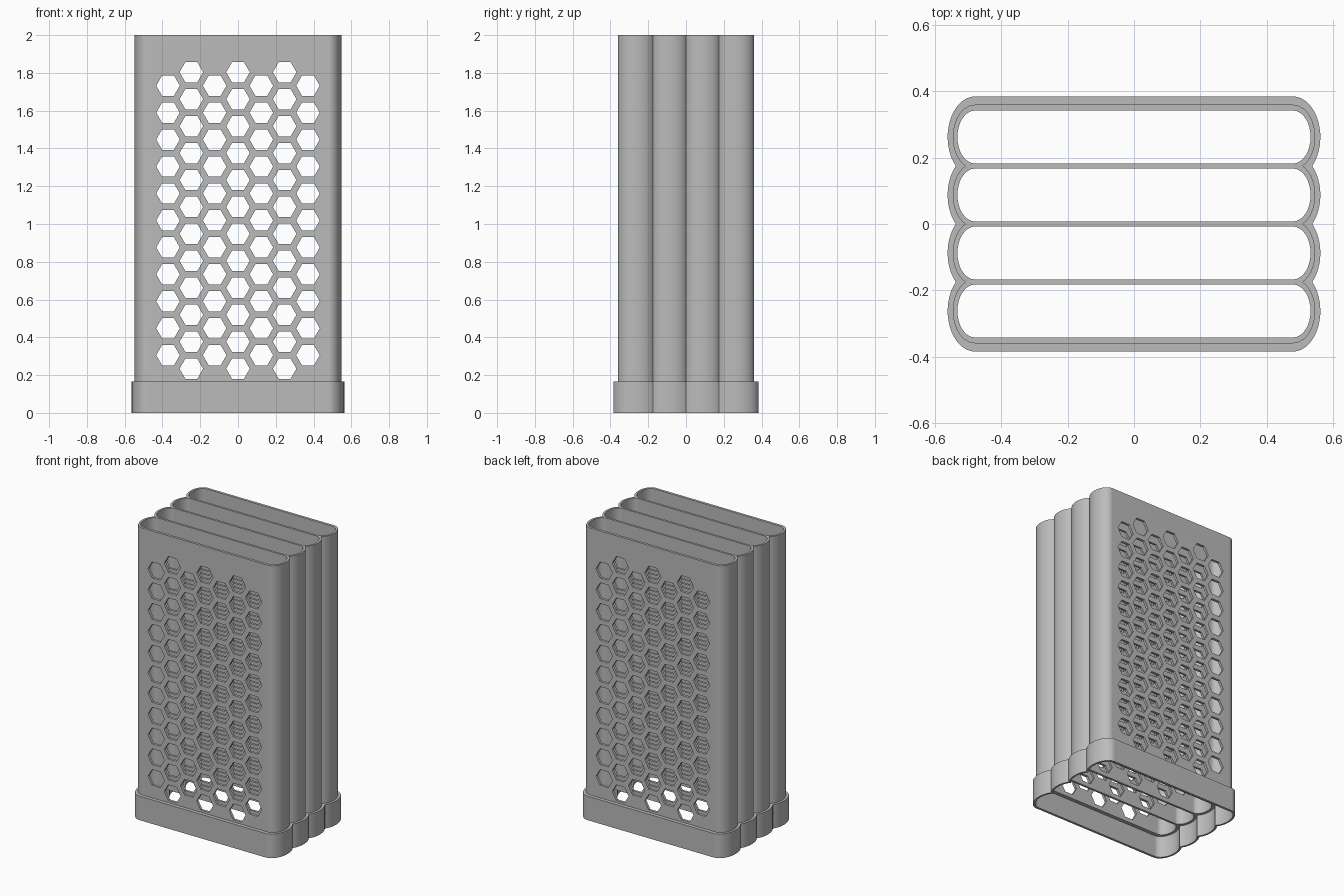
import bpy
import bmesh
import math

cube = bpy.data.objects.get("Cube")
if cube:
    bpy.data.objects.remove(cube, do_unlink=True)

HEIGHT = 2.0
COLLAR_TOP = 0.165
SOCKET_TOP = 0.15
PITCH = 0.175
STRAIGHT = 0.48                      # half length of the flat walls
CENTRES = [(i - 1.5) * PITCH for i in range(4)]

grey = bpy.data.materials.new("grey plastic")
grey.use_nodes = True
colour = (0.5, 0.5, 0.5, 1)
grey.diffuse_color = colour
grey.node_tree.nodes["Principled BSDF"].inputs["Base Color"].default_value = colour


def lobed_outline(centres, rx, ry, steps=16):
    """Outline of overlapping rounded slots stacked along y."""
    meet = math.asin(min(1, PITCH / 2 / ry))
    side = []
    for c in centres:
        a0 = -math.pi / 2 if c == centres[0] else -meet
        a1 = math.pi / 2 if c == centres[-1] else meet
        first = 0 if c == centres[0] else 1    # neighbours share the notch point
        for k in range(first, steps + 1):
            a = a0 + (a1 - a0) * k / steps
            side.append((STRAIGHT + rx * math.cos(a), c + ry * math.sin(a)))
    return side + [(-x, y) for x, y in reversed(side)]


def add_prism(bm, points, offset):
    """Extrude a closed loop of 3D points along an offset."""
    face = bm.faces.new([bm.verts.new(p) for p in points])
    new = bmesh.ops.extrude_face_region(bm, geom=[face])["geom"]
    verts = [v for v in new if isinstance(v, bmesh.types.BMVert)]
    bmesh.ops.translate(bm, vec=offset, verts=verts)


def make_object(name, bm):
    bmesh.ops.recalc_face_normals(bm, faces=bm.faces)
    mesh = bpy.data.meshes.new(name)
    bm.to_mesh(mesh)
    bm.free()
    mesh.materials.append(grey)
    obj = bpy.data.objects.new(name, mesh)
    bpy.context.collection.objects.link(obj)
    return obj


def upright(name, outlines, z0, z1):
    bm = bmesh.new()
    for outline in outlines:
        add_prism(bm, [(x, y, z0) for x, y in outline], (0, 0, z1 - z0))
    return make_object(name, bm)


def activate(obj):
    bpy.ops.object.select_all(action="DESELECT")
    obj.select_set(True)
    bpy.context.view_layer.objects.active = obj


def cut(obj, cutter):
    activate(obj)
    mod = obj.modifiers.new("cut", "BOOLEAN")
    mod.operation = "DIFFERENCE"
    mod.solver = "EXACT"
    mod.object = cutter
    bpy.ops.object.modifier_apply(modifier=mod.name)


# Lobed body and the wider collar at its foot
body_outline = lobed_outline(CENTRES, 0.067, 0.0975)
body = upright("body", [body_outline], COLLAR_TOP, HEIGHT)
collar = upright("collar", [lobed_outline(CENTRES, 0.0825, 0.1225)], 0, COLLAR_TOP)

# Four open slots running the full height
slots = upright("slot_cutter", [lobed_outline([c], 0.053, 0.08) for c in CENTRES], -0.1, HEIGHT + 0.1)

# Open socket under the collar
socket = upright("socket_cutter", [lobed_outline(CENTRES, 0.07, 0.106)], -0.2, SOCKET_TOP)

# Staggered hexagonal holes through every wall
bm = bmesh.new()
for col in range(-3, 4):
    tall = col % 2 == 0
    # outer and odd columns sit half a step higher and have one hole fewer
    long_column = col in (-2, 0, 2)
    for row in range(12 if long_column else 11):
        x = col * 0.1235
        z = 0.234 + row * 0.1427 + (0 if long_column else 0.0714)
        hexagon = [(x + 0.0625 * math.cos(k * math.pi / 3), -0.6,
                    z + 0.0625 * math.sin(k * math.pi / 3)) for k in range(6)]
        add_prism(bm, hexagon, (0, 1.2, 0))
holes = make_object("hole_cutter", bm)

cut(body, slots)
cut(body, holes)
cut(collar, socket)
cut(collar, slots)

for helper in (slots, socket, holes):
    bpy.data.objects.remove(helper, do_unlink=True)

# Smooth lobes with crisp edges and flat walls
for part in (body, collar):
    activate(part)
    bpy.ops.object.shade_smooth_by_angle(angle=math.radians(30))
    flat = part.modifiers.new("flat walls", "WEIGHTED_NORMAL")
    flat.keep_sharp = True
